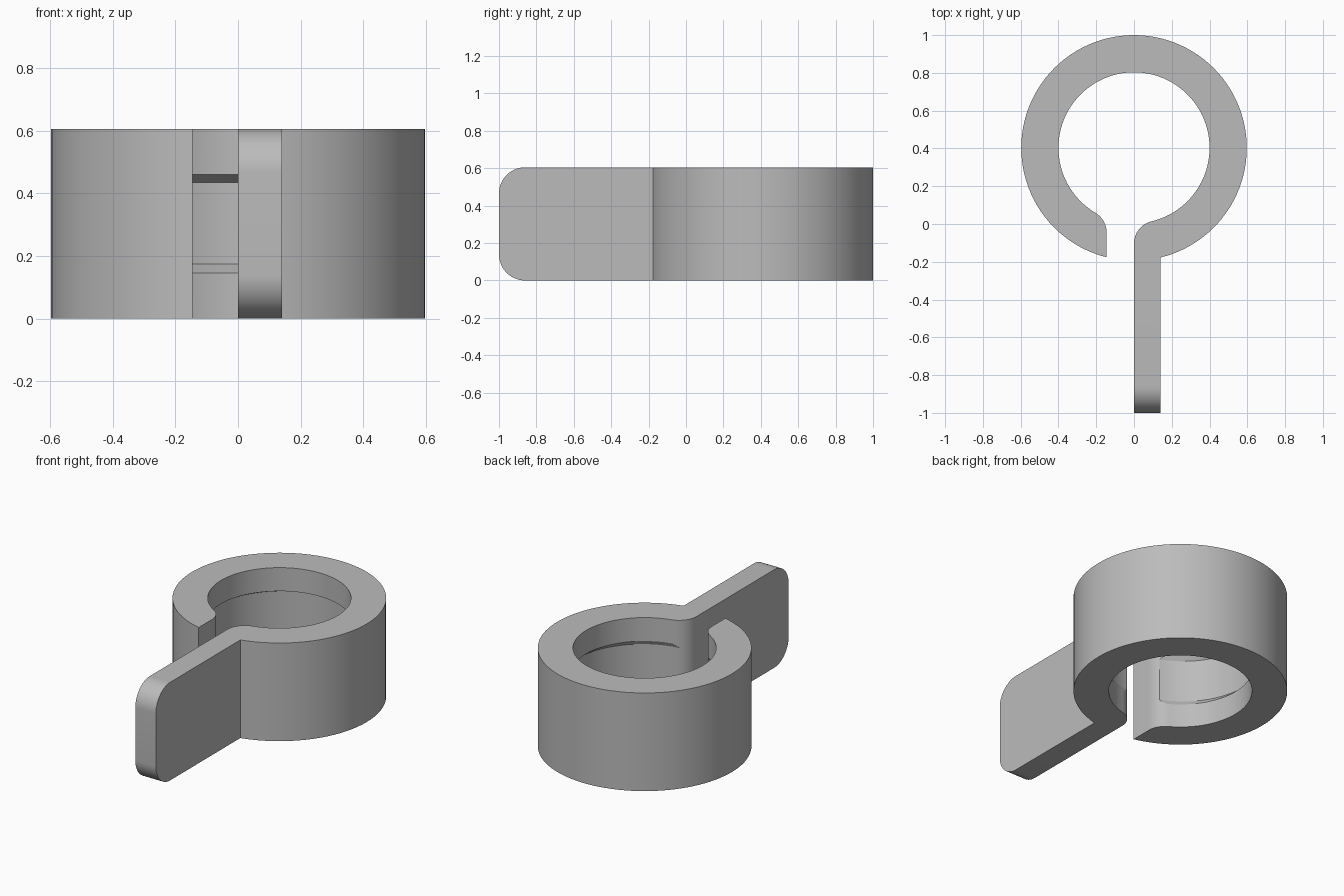
import bpy, bmesh
from math import sin, cos, pi, sqrt, atan2, radians
from mathutils import Vector

cube = bpy.data.objects.get("Cube")
if cube:
    bpy.data.objects.remove(cube, do_unlink=True)

HEIGHT = 0.605
CY = 0.403                 # ring centre on y
OUTER, INNER = 0.597, 0.4
SLOT_LEFT, SLOT_RIGHT, TAB_RIGHT = -0.145, 0.0, 0.14
FILLET = 0.12
CORNER = 0.14

grey = bpy.data.materials.new("plain grey")
grey.use_nodes = True
colour = (0.5, 0.5, 0.5, 1)
grey.diffuse_color = colour
grey.node_tree.nodes["Principled BSDF"].inputs["Base Color"].default_value = colour


def arc(cx, cy, r, a, b, n):
    return [(cx + r * cos(a + (b - a) * i / n), cy + r * sin(a + (b - a) * i / n))
            for i in range(n + 1)]


def make_object(name, bm):
    bmesh.ops.recalc_face_normals(bm, faces=bm.faces)
    mesh = bpy.data.meshes.new(name)
    bm.to_mesh(mesh)
    bm.free()
    mesh.materials.append(grey)
    ob = bpy.data.objects.new(name, mesh)
    bpy.context.collection.objects.link(ob)
    return ob


def fillet_centre(x):
    return x, CY - sqrt((INNER + FILLET) ** 2 - x * x)


# Outline of the split ring with its tab
lx, ly = fillet_centre(SLOT_LEFT - FILLET)
rx, ry = fillet_centre(SLOT_RIGHT + FILLET)
a_left = atan2(ly - CY, lx)            # where the fillets meet the bore
a_right = atan2(ry - CY, rx)
o_start = atan2(-sqrt(OUTER ** 2 - TAB_RIGHT ** 2), TAB_RIGHT)
o_end = atan2(-sqrt(OUTER ** 2 - SLOT_LEFT ** 2), SLOT_LEFT) + 2 * pi

outline = arc(0, CY, OUTER, o_start, o_end, 96)
outline += arc(lx, ly, FILLET, 0, a_left + pi, 10)
outline += arc(0, CY, INNER, a_left + 2 * pi, a_right, 90)[1:]
outline += arc(rx, ry, FILLET, a_right + pi, pi, 12)[1:]
outline += [(SLOT_RIGHT, -1), (TAB_RIGHT, -1)]

bm = bmesh.new()
base = bm.faces.new([bm.verts.new((x, y, 0)) for x, y in outline])
top = bmesh.ops.extrude_face_region(bm, geom=[base])["geom"]
bmesh.ops.translate(bm, vec=Vector((0, 0, HEIGHT)),
                    verts=[v for v in top if isinstance(v, bmesh.types.BMVert)])

# Rounded corners at the end of the tab
bm.edges.ensure_lookup_table()
ends = [e for e in bm.edges
        if all(v.co.y < -0.999 for v in e.verts)
        and abs(e.verts[0].co.z - e.verts[1].co.z) < 0.01]
bmesh.ops.bevel(bm, geom=ends, offset=CORNER, offset_type='OFFSET',
                segments=14, profile=0.5, affect='EDGES')
clip = make_object("split_ring_with_tab", bm)

# Shallow groove inside the bore, deeper at the back, with sloped edges
bm = bmesh.new()
rings = []
for z, t in ((0.13, -0.5), (0.175, 1), (0.434, 1), (0.473, -0.5)):
    pts = arc(0, CY + 0.024 * t, INNER + 0.036 * t, 0, 2 * pi, 96)[:-1]
    rings.append([bm.verts.new((x, y, z)) for x, y in pts])
for low, high in zip(rings, rings[1:]):
    for i in range(len(low)):
        j = (i + 1) % len(low)
        bm.faces.new((low[i], low[j], high[j], high[i]))
bm.faces.new(rings[0][::-1])
bm.faces.new(rings[-1])
cutter = make_object("groove_cutter", bm)
cutter.hide_render = True

cut = clip.modifiers.new("groove", 'BOOLEAN')
cut.operation = 'DIFFERENCE'
cut.solver = 'EXACT'
cut.object = cutter

bpy.ops.object.select_all(action='DESELECT')
clip.select_set(True)
bpy.context.view_layer.objects.active = clip
bpy.ops.object.modifier_apply(modifier=cut.name)
bpy.data.objects.remove(cutter, do_unlink=True)
bpy.ops.object.shade_smooth_by_angle(angle=radians(18))
